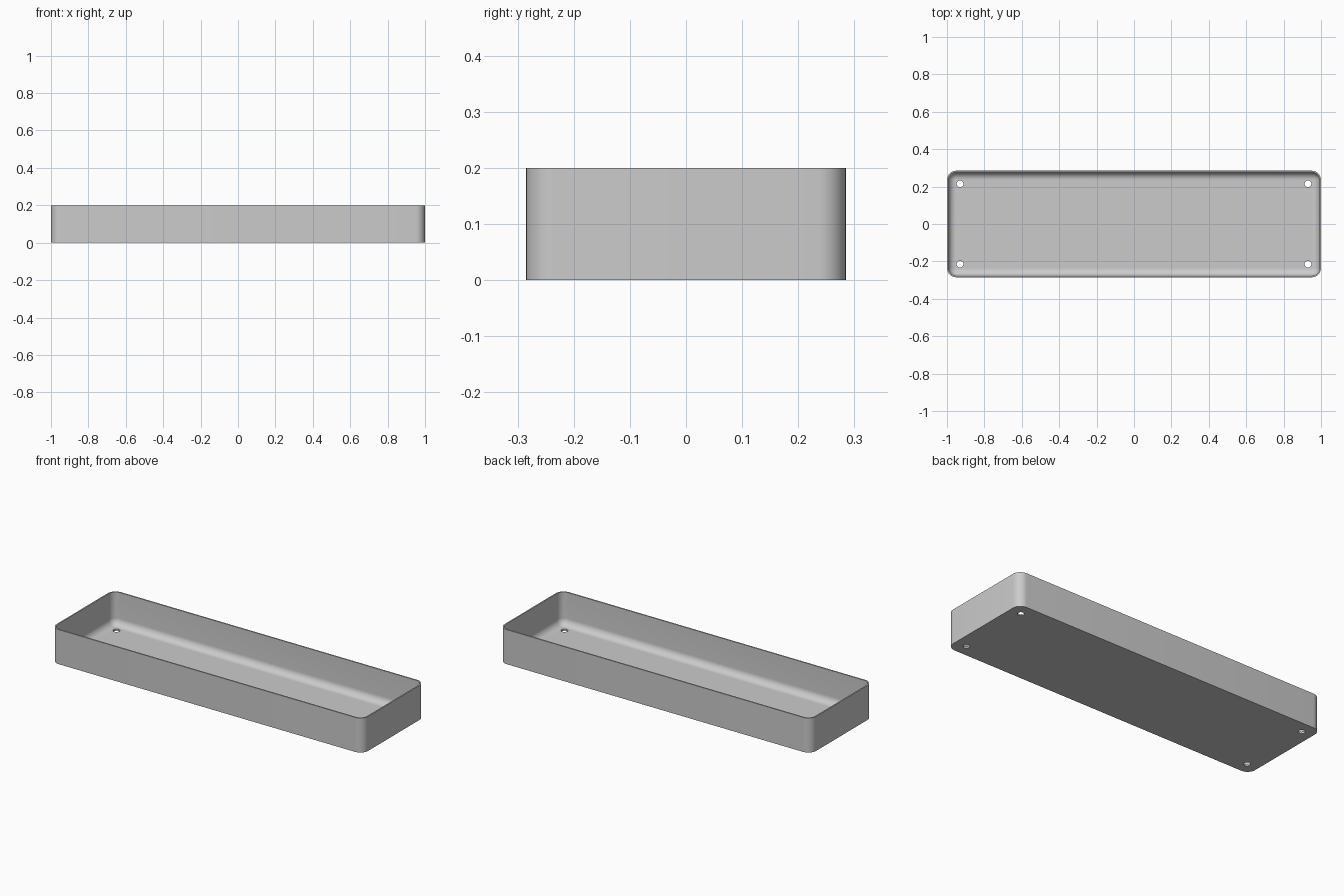
import bpy, bmesh
from math import sin, cos, pi

HALF_X, HALF_Y, HEIGHT = 1.0, 0.285, 0.2
CORNER, WALL, FLOOR, FILLET = 0.05, 0.008, 0.01, 0.04
HOLE_X, HOLE_Y, HOLE_R = 0.93, 0.215, 0.018
STEPS = 10

if "Cube" in bpy.data.objects:
    bpy.data.objects.remove(bpy.data.objects["Cube"])

grey = bpy.data.materials.new("plain grey")
grey.use_nodes = True
grey.diffuse_color = (0.6, 0.6, 0.6, 1)
grey.node_tree.nodes["Principled BSDF"].inputs["Base Color"].default_value = grey.diffuse_color


def add_object(name, bm):
    mesh = bpy.data.meshes.new(name)
    bm.to_mesh(mesh)
    bm.free()
    mesh.materials.append(grey)
    obj = bpy.data.objects.new(name, mesh)
    bpy.context.collection.objects.link(obj)
    return obj


def rounded_ring(bm, inset, z):
    """Rounded rectangle of vertices, moved inwards by inset."""
    r = CORNER - inset
    ring = []
    for k, (sx, sy) in enumerate([(1, 1), (-1, 1), (-1, -1), (1, -1)]):
        for i in range(STEPS + 1):
            a = (k + i / STEPS) * pi / 2
            ring.append(bm.verts.new((sx * (HALF_X - CORNER) + r * cos(a),
                                      sy * (HALF_Y - CORNER) + r * sin(a), z)))
    return ring


# Tray shell: outer wall, rim, inner wall and filleted inner floor edge
bm = bmesh.new()
section = [(0, 0), (0, HEIGHT), (WALL, HEIGHT)]
for i in range(STEPS + 1):
    a = i / STEPS * pi / 2
    section.append((WALL + FILLET * (1 - cos(a)), FLOOR + FILLET * (1 - sin(a))))
rings = [rounded_ring(bm, d, z) for d, z in section]
for lower, upper in zip(rings, rings[1:]):
    for i in range(len(lower)):
        j = (i + 1) % len(lower)
        bm.faces.new((lower[i], lower[j], upper[j], upper[i]))
bm.faces.new(rings[0][::-1])
bm.faces.new(rings[-1])
bmesh.ops.recalc_face_normals(bm, faces=bm.faces)
tray = add_object("tray", bm)

# Screw holes through the floor corners
bm = bmesh.new()
for sx in (-1, 1):
    for sy in (-1, 1):
        made = bmesh.ops.create_cone(bm, cap_ends=True, segments=32, radius1=HOLE_R,
                                     radius2=HOLE_R, depth=0.06)
        bmesh.ops.translate(bm, verts=made["verts"], vec=(sx * HOLE_X, sy * HOLE_Y, 0))
cutter = add_object("hole_cutter", bm)
cutter.hide_render = True

cut = tray.modifiers.new("screw holes", 'BOOLEAN')
cut.operation = 'DIFFERENCE'
cut.solver = 'EXACT'
cut.object = cutter
bpy.ops.object.select_all(action='DESELECT')
tray.select_set(True)
bpy.context.view_layer.objects.active = tray
bpy.ops.object.modifier_apply(modifier=cut.name)
bpy.data.objects.remove(cutter)
bpy.ops.object.shade_smooth_by_angle(angle=pi / 6)
